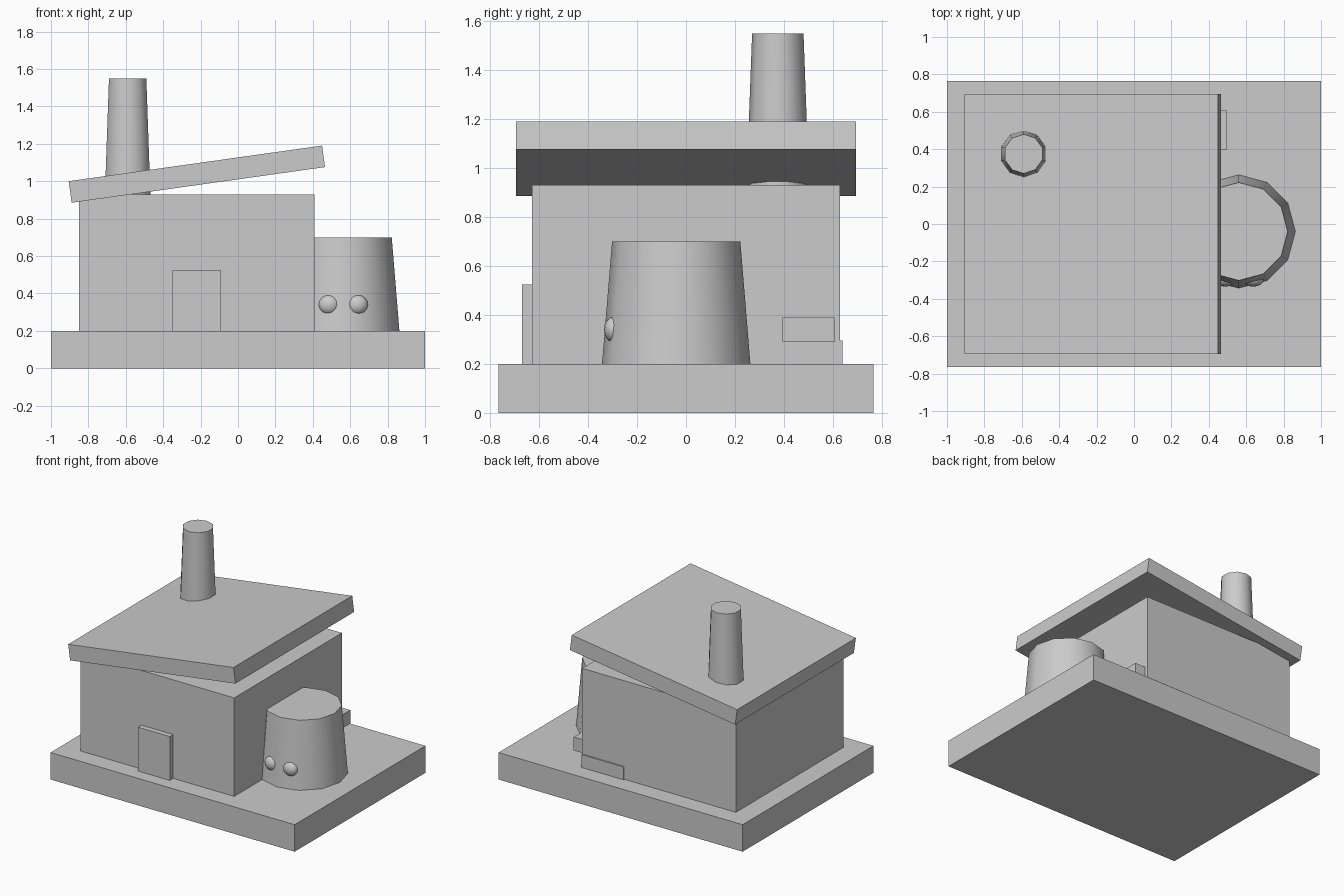
import bpy
from math import radians, pi

if "Cube" in bpy.data.objects:
    bpy.data.objects.remove(bpy.data.objects["Cube"])


def box(name, x, y, z):
    """Axis-aligned box from (min, max) ranges."""
    loc = [(a + b) / 2 for a, b in (x, y, z)]
    bpy.ops.mesh.primitive_cube_add(size=1, location=loc)
    ob = bpy.context.object
    ob.name = name
    ob.scale = [b - a for a, b in (x, y, z)]
    bpy.ops.object.transform_apply(location=False, rotation=False, scale=True)
    return ob


def smooth(ob):
    bpy.ops.object.shade_smooth_by_angle(angle=radians(45))
    return ob


def tapered(name, sides, x, y, z, r_bottom, r_top):
    """Smooth tapered cylinder between two heights."""
    bpy.ops.mesh.primitive_cone_add(
        vertices=sides, radius1=r_bottom, radius2=r_top, depth=z[1] - z[0],
        location=(x, y, (z[0] + z[1]) / 2))
    ob = bpy.context.object
    ob.name = name
    return smooth(ob)


# Ground slab and house body
box("base", (-1, 1), (-0.765, 0.765), (0, 0.2))
box("house_body", (-0.85, 0.41), (-0.63, 0.63), (0.2, 0.93))

# Sloping roof slab
roof = box("roof", (-0.904, 0.464), (-0.695, 0.695), (0.98, 1.096))
roof.rotation_euler.y = -radians(8)

# Chimney and side tower
tapered("chimney", 10, -0.59, 0.375, (0.9, 1.55), 0.129, 0.105)
tapered("side_tower", 12, 0.56, -0.04, (0.2, 0.7), 0.303, 0.262)

# Door on the front, low step on the back, ledge on the right wall
box("door", (-0.35, -0.09), (-0.67, -0.62), (0.2, 0.525))
box("back_step", (0.065, 0.409), (0.62, 0.64), (0.2, 0.295))
box("side_ledge", (0.40, 0.495), (0.395, 0.607), (0.29, 0.39))

# Pair of rounded bumps on the tower
for side, x in (("left", 0.488), ("right", 0.638)):
    bpy.ops.mesh.primitive_uv_sphere_add(
        segments=16, ring_count=8, radius=1, location=(x, -0.295, 0.34))
    bump = bpy.context.object
    bump.name = f"tower_bump_{side}"
    bump.scale = (0.057, 0.04, 0.053)
    bpy.ops.object.transform_apply(location=False, rotation=False, scale=True)
    smooth(bump)
